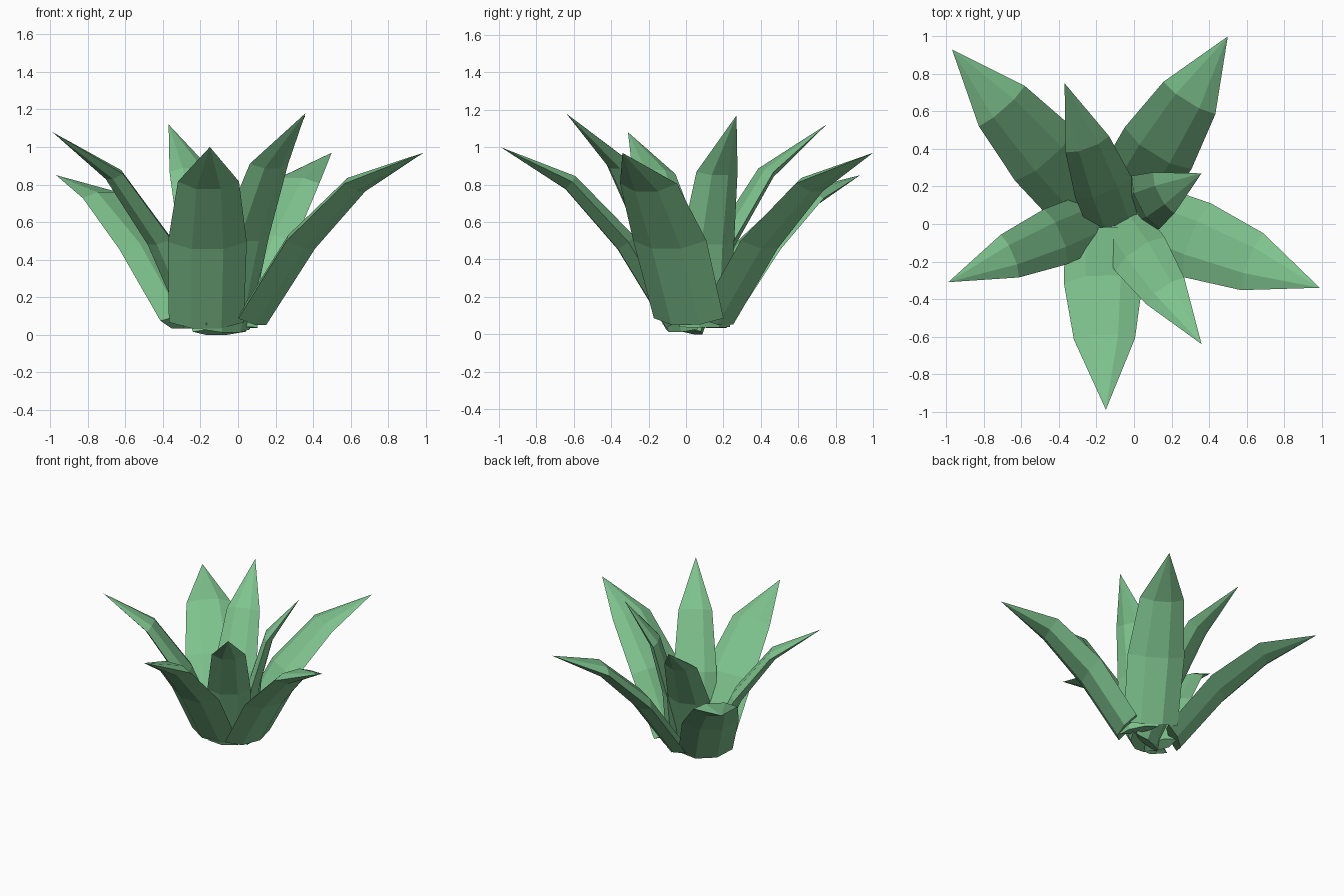
import bpy, math
from mathutils import Vector

old = bpy.data.objects.get("Cube")
if old:
    bpy.data.objects.remove(old)

green = bpy.data.materials.new("leaf_green")
green.use_nodes = True
colour = (0.21, 0.55, 0.27, 1)
green.diffuse_color = colour
green.node_tree.nodes["Principled BSDF"].inputs["Base Color"].default_value = colour

LENGTHS = (0.50, 0.44, 0.42)      # segments from base to tip
BENDS = (0, 12, 33)               # how far each segment droops
HALF_WIDTHS = (0.20, 0.21, 0.163)
OUTER, INNER = 0.31, -0.22        # bulge of each skin relative to half width
SECTION = ((-1, 0), (-.4, OUTER), (.4, OUTER), (1, 0), (.45, INNER), (-.45, INNER))


def make_leaf(name, tip, heading, pitch, width=1.0, scale=1.0):
    """Fleshy, bending leaf placed by its tip; heading is its direction in plan."""
    out = Vector((*heading, 0)).normalized()
    up = Vector((0, 0, 1))
    side = up.cross(out)
    angles = [math.radians(pitch - b) for b in BENDS]

    # Spine runs backwards from the tip
    spine = [Vector(tip)]
    for a, length in reversed(list(zip(angles, LENGTHS))):
        spine.insert(0, spine[0] - (out * math.cos(a) + up * math.sin(a)) * length * scale)

    # Closed six-sided cross-sections, bulging on both skins
    verts, faces = [], []
    for i, half in enumerate(HALF_WIDTHS):
        a = (angles[i] + angles[max(i - 1, 0)]) / 2
        back = out * math.sin(a) - up * math.cos(a)
        verts += [spine[i] + (side * s + back * b) * half * width for s, b in SECTION]
    verts.append(spine[-1])

    # Walls, pointed end and base cap
    n = len(SECTION)
    for k in range(n):
        j = (k + 1) % n
        for r in (0, n):
            faces.append((r + k, r + j, r + n + j, r + n + k))
        faces.append((2 * n + k, 2 * n + j, 3 * n))
    faces.append(tuple(reversed(range(n))))

    mesh = bpy.data.meshes.new(name)
    mesh.from_pydata(verts, [], faces)
    mesh.materials.append(green)
    mesh.update()
    obj = bpy.data.objects.new(name, mesh)
    bpy.context.collection.objects.link(obj)


# Broad outer leaves
make_leaf("outer_leaf_front", (-.15, -.99, 1.0), (.02, -1), 59)
make_leaf("outer_leaf_left", (.99, -.34, .97), (.93, -.36), 56)
make_leaf("outer_leaf_back_left", (.50, 1.0, .97), (.53, .85), 56)
make_leaf("outer_leaf_back_right", (-.97, .93, .85), (-.66, .75), 50)
# Narrow inner leaves
make_leaf("inner_leaf_right", (-.99, -.31, 1.08), (-.92, -.39), 65, .76)
make_leaf("inner_leaf_back", (-.37, .75, 1.12), (-.35, .94), 69, .76, 1.02)
make_leaf("inner_leaf_left", (.36, .27, 1.17), (.89, .46), 86, .76, .9)
make_leaf("inner_leaf_front", (.36, -.64, 1.18), (.565, -.825), 71, .76, 1.04)
